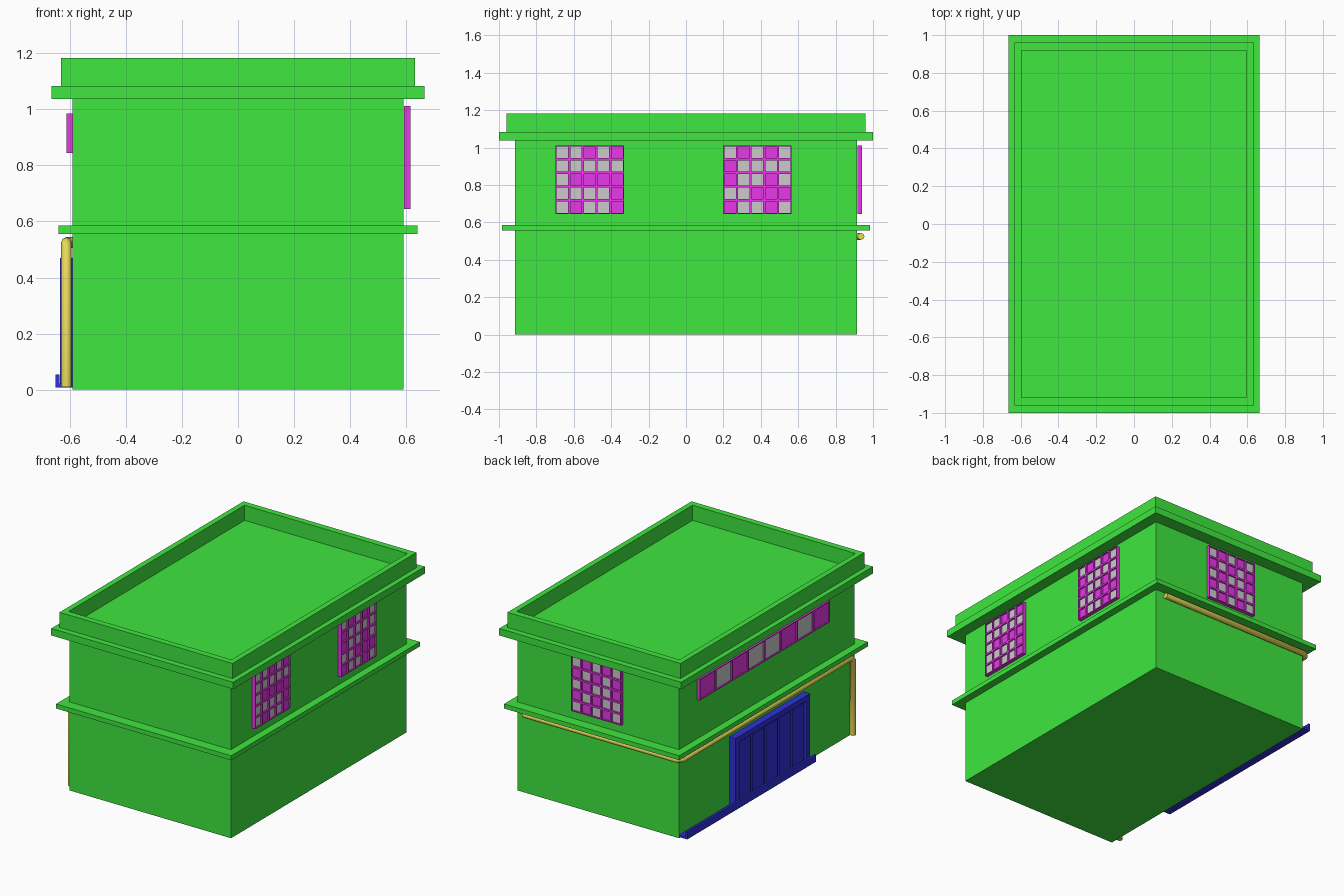
import bpy, bmesh
from mathutils import Matrix, Vector

if "Cube" in bpy.data.objects:
    bpy.data.objects.remove(bpy.data.objects["Cube"])


def material(name, rgb):
    m = bpy.data.materials.new(name)
    m.diffuse_color = (*rgb, 1)
    m.use_nodes = True
    m.node_tree.nodes["Principled BSDF"].inputs["Base Color"].default_value = m.diffuse_color
    return m


GREEN = material("wall_green", (0.05, 0.8, 0.05))
MAGENTA = material("frame_magenta", (0.8, 0.04, 0.8))
YELLOW = material("pipe_yellow", (0.8, 0.7, 0.1))
BLUE = material("door_blue", (0.03, 0.03, 0.7))


def finish(bm, name, mat=None):
    bmesh.ops.recalc_face_normals(bm, faces=bm.faces)
    me = bpy.data.meshes.new(name)
    bm.to_mesh(me)
    bm.free()
    ob = bpy.data.objects.new(name, me)
    bpy.context.collection.objects.link(ob)
    if mat:
        me.materials.append(mat)
    return ob


def box(bm, lo, hi, mtx=Matrix()):
    lo, hi = Vector(lo), Vector(hi)
    size = hi - lo
    m = mtx @ Matrix.Translation((lo + hi) / 2) @ Matrix.Diagonal((*size, 1))
    bmesh.ops.create_cube(bm, size=1, matrix=m)


def boxes(name, mat, spans):
    bm = bmesh.new()
    for lo, hi in spans:
        box(bm, lo, hi)
    return finish(bm, name, mat)


# Building shell: stacked rectangles for walls, ledge, cornice, parapet and sunken roof
profile = [(0.59, 0.915, 0), (0.59, 0.915, 0.555), (0.64, 0.985, 0.555),
           (0.64, 0.985, 0.585), (0.59, 0.915, 0.585), (0.59, 0.915, 1.037),
           (0.665, 1.0, 1.037), (0.665, 1.0, 1.083), (0.632, 0.96, 1.083),
           (0.632, 0.96, 1.183), (0.595, 0.918, 1.183), (0.595, 0.918, 1.083)]
bm = bmesh.new()
rings = [[bm.verts.new((sx * x, sy * y, z)) for sx, sy in
          ((-1, -1), (1, -1), (1, 1), (-1, 1))] for x, y, z in profile]
for a, b in zip(rings, rings[1:]):
    for i in range(4):
        j = (i + 1) % 4
        bm.faces.new((a[i], a[j], b[j], b[i]))
bm.faces.new(rings[0])
bm.faces.new(rings[-1])
finish(bm, "building_shell", GREEN)


# Windows: lattice frame with clear (.) and tinted (#) panes, rows listed from the top
def window(name, centre, normal, width, height, rows):
    n = Vector(normal)
    u = Vector((0, 0, 1)).cross(n)
    mtx = Matrix.Translation(centre) @ Matrix((u, n, (0, 0, 1))).transposed().to_4x4()
    nr, nc = len(rows), len(rows[0])
    cw, ch, t, depth = width / nc, height / nr, 0.006, 0.024
    frame, clear, tinted = bmesh.new(), bmesh.new(), bmesh.new()
    for i in range(nc + 1):
        x = -width / 2 + i * cw
        box(frame, (max(x - t, -width / 2), 0, -height / 2),
            (min(x + t, width / 2), depth, height / 2), mtx)
    for j in range(nr + 1):
        z = -height / 2 + j * ch
        box(frame, (-width / 2, 0, max(z - t, -height / 2)),
            (width / 2, depth, min(z + t, height / 2)), mtx)
    for j, row in enumerate(rows):
        for i, c in enumerate(row):
            x, z = -width / 2 + i * cw, height / 2 - j * ch
            box(tinted if c == "#" else clear,
                (x + t, 0, z - ch + t), (x + cw - t, depth - 0.009, z - t), mtx)
    finish(frame, name + "_frame", MAGENTA)
    finish(clear, name + "_clear_panes")
    finish(tinted, name + "_tinted_panes", MAGENTA)


window("right_front_window", (0.592, -0.515, 0.828), (1, 0, 0), 0.366, 0.366,
       ["..#.#", ".....", ".####", "....#", ".#..#"])
window("right_back_window", (0.592, 0.382, 0.828), (1, 0, 0), 0.366, 0.366,
       [".#.#.", "#....", "#..#.", "..###", "#..#."])
window("back_window", (0, 0.917, 0.828), (0, 1, 0), 0.366, 0.366,
       [".#.#.", "#.#.#", ".#..#", "#.#..", ".#.#."])
window("left_strip_window", (-0.588, 0.05, 0.915), (-1, 0, 0), 1.36, 0.14,
       ["#.#..#.#"])

# Sliding door: backing, frame and raised slats on the left wall
W, H = 0.39, 0.47
spans = [((-0.615, -W, 0.02), (-0.588, W, H)),
         ((-0.635, -W, H - 0.035), (-0.588, W, H))]
for s in (-1, 1):
    y = s * (W - 0.02)
    spans.append(((-0.635, y - 0.02, 0.02), (-0.588, y + 0.02, H)))
pitch = (2 * W - 0.08) / 5
for i in range(5):
    y = -W + 0.04 + i * pitch
    spans.append(((-0.626, y + 0.01, 0.02), (-0.61, y + pitch - 0.01, H - 0.045)))
boxes("sliding_door", BLUE, spans)

# Floor track for the door, an open channel
boxes("door_track", BLUE, [((-0.65, -0.43, 0.008), (-0.59, 0.915, 0.022)),
                           ((-0.65, -0.43, 0.022), (-0.637, 0.915, 0.055))])

# Pipe under the ledge: along the back, round the corner, along the left and down
path = [(0.53, 0.935, 0.525), (-0.585, 0.935, 0.525), (-0.612, 0.91, 0.525),
        (-0.612, -0.845, 0.525), (-0.612, -0.868, 0.502), (-0.612, -0.868, 0.01)]
cu = bpy.data.curves.new("drain_pipe", "CURVE")
cu.dimensions = "3D"
cu.bevel_depth = 0.019
cu.bevel_resolution = 2
cu.use_fill_caps = True
sp = cu.splines.new("POLY")
sp.points.add(len(path) - 1)
for p, co in zip(sp.points, path):
    p.co = (*co, 1)
cu.materials.append(YELLOW)
bpy.context.collection.objects.link(bpy.data.objects.new("drain_pipe", cu))
